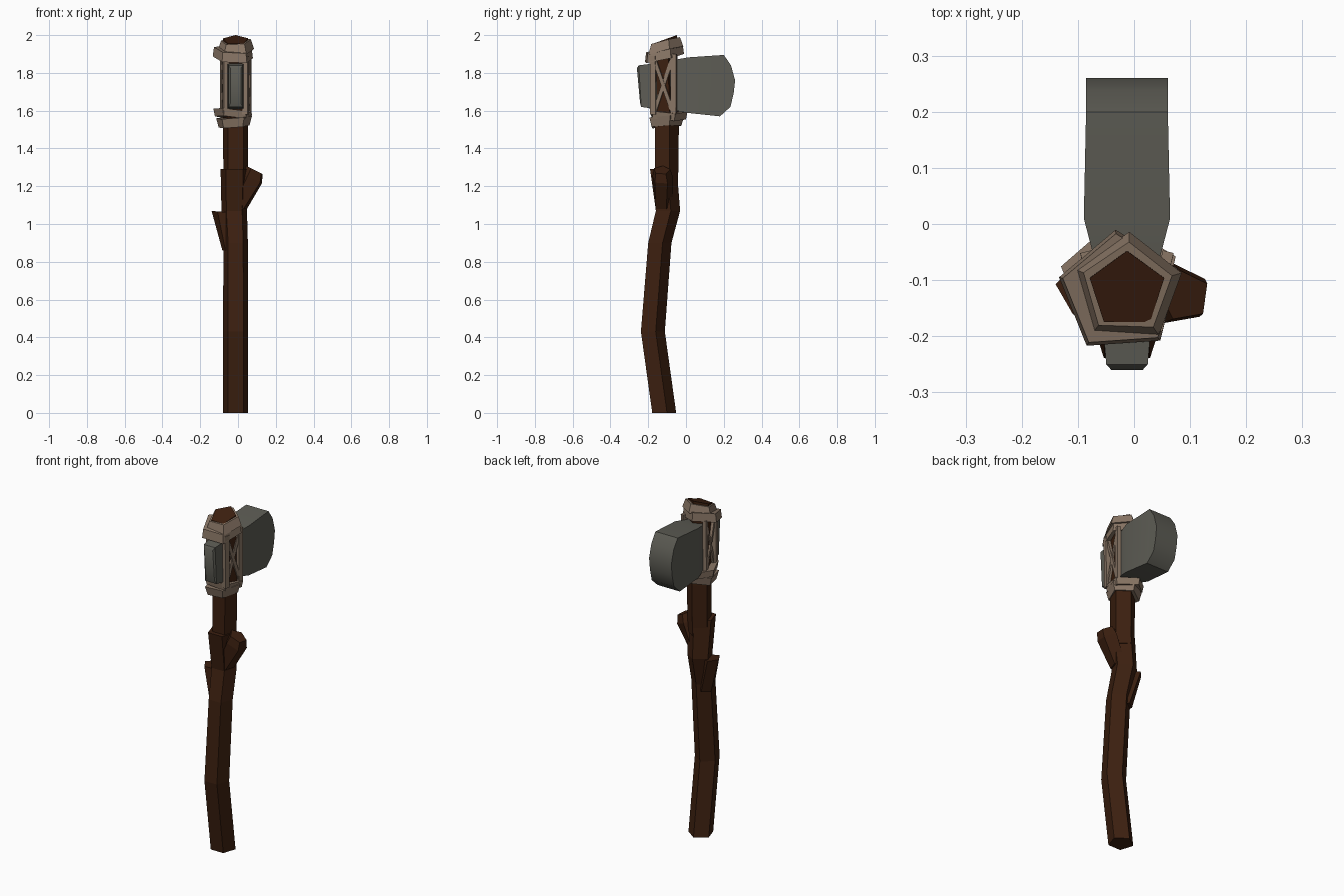
import bpy, bmesh
from math import sin, cos, radians
from mathutils import Vector

if "Cube" in bpy.data.objects:
    bpy.data.objects.remove(bpy.data.objects["Cube"])


def material(name, rgb):
    m = bpy.data.materials.new(name)
    m.diffuse_color = (*rgb, 1)
    m.use_nodes = True
    m.node_tree.nodes["Principled BSDF"].inputs["Base Color"].default_value = m.diffuse_color
    return m


WOOD = material("wood", (0.045, 0.014, 0.005))
STONE = material("stone", (0.11, 0.108, 0.09))
STRAP = material("leather", (0.25, 0.18, 0.13))
CX = -0.0125


def loft(name, rings, mat):
    """Skin a list of equal-length rings and cap both ends."""
    bm = bmesh.new()
    rows = [[bm.verts.new(p) for p in ring] for ring in rings]
    n = len(rows[0])
    for a, b in zip(rows, rows[1:]):
        for i in range(n):
            j = (i + 1) % n
            bm.faces.new((a[i], a[j], b[j], b[i]))
    bm.faces.new(rows[0][::-1])
    bm.faces.new(rows[-1])
    bmesh.ops.recalc_face_normals(bm, faces=bm.faces)
    me = bpy.data.meshes.new(name)
    bm.to_mesh(me)
    bm.free()
    me.materials.append(mat)
    ob = bpy.data.objects.new(name, me)
    bpy.context.collection.objects.link(ob)
    return ob


def penta(x, y, z, r, slope=0, turn=0, slope_x=0):
    """Five-sided ring with its point towards +y, optionally tilted."""
    ring = []
    for k in range(5):
        a = radians(90 + turn + 72 * k)
        dx, dy = r * cos(a), r * sin(a)
        ring.append((x + dx, y + dy, z + slope * dy + slope_x * dx))
    return ring


def strip(name, p, q, normal, width, thick):
    """Flat strap from p to q, facing along normal."""
    p, q, n = Vector(p), Vector(q), Vector(normal).normalized()
    side = (q - p).cross(n).normalized() * width / 2
    n = n * thick / 2
    return loft(name, [[c + side + n, c - side + n, c - side - n, c + side - n]
                       for c in (p, q)], STRAP)


# Crooked handle: thick lower limb, then a thinner limb rising out of it
loft("handle_lower", [penta(x, y, z, r) for x, y, z, r in (
    (CX, -0.122, 0, 0.07), (CX, -0.182, 0.43, 0.07), (CX, -0.145, 0.9, 0.068),
    (-0.02, -0.102, 1.07, 0.071), (-0.018, -0.127, 1.29, 0.078))], WOOD)
loft("handle_upper", [penta(CX, -0.11, 1.2, 0.068), penta(CX, -0.108, 1.5, 0.07),
                      penta(CX, -0.118, 1.975, 0.07, 0.36)], WOOD)

# Cut-off side branches
loft("branch_right", [penta(0.0, -0.12, 1.08, 0.05),
                      penta(0.075, -0.125, 1.24, 0.058, 0, 10, -0.5),
                      penta(0.09, -0.128, 1.285, 0.046, 0, 10, -0.5)], WOOD)
loft("branch_left", [penta(-0.04, -0.13, 0.86, 0.045),
                     penta(-0.087, -0.113, 1.065, 0.053, 0, 12, -0.08)], WOOD)

# Stone head: box sections running from the poll to the blunt edge
sections = (  # y bottom, y top, half width, z bottom, z top
    (-0.243, -0.26, 0.028, 1.64, 1.825), (-0.237, -0.25, 0.037, 1.62, 1.84),
    (-0.17, -0.17, 0.044, 1.61, 1.85), (-0.055, -0.055, 0.06, 1.60, 1.87),
    (0.01, 0.01, 0.077, 1.588, 1.882), (0.18, 0.20, 0.073, 1.57, 1.895),
    (0.235, 0.238, 0.073, 1.62, 1.84), (0.252, 0.26, 0.073, 1.69, 1.76))
head = loft("stone_head", [[(CX - w, yb, zb), (CX + w, yb, zb),
                            (CX + w, yt, zt), (CX - w, yt, zt)]
                           for yb, yt, w, zb, zt in sections], STONE)
bpy.context.view_layer.objects.active = head
head.select_set(True)
bpy.ops.object.shade_smooth_by_angle(angle=radians(40))

# Wrapped bands above and below the head
bands = (  # x, y, z low, z high, r low, r high, slope, turn, sideways slope
    (-0.025, -0.122, 1.875, 1.925, 0.112, 0.105, 0.22, 4, -0.06),
    (-0.012, -0.115, 1.915, 1.968, 0.101, 0.083, 0.25, -2, 0.05),
    (-0.025, -0.1, 1.56, 1.6, 0.1, 0.108, -0.08, 5, -0.12),
    (-0.022, -0.11, 1.515, 1.565, 0.086, 0.1, 0.06, -3, 0.08))
for i, (x, y, z0, z1, r0, r1, s, t, sx) in enumerate(bands):
    loft(f"band_{i + 1}", [penta(x, y, z0, r0, s, t, sx),
                           penta(x, y, z1, r1, s, t, sx)], STRAP)

# Side lashings: two uprights and a cross on each side
for side, label in ((1, "right"), (-1, "left")):
    def pt(dx, y, z):
        return (CX + side * dx, y, z)
    face = (side, -0.25, 0)
    back0, back1 = pt(0.07, -0.066, 1.58), pt(0.07, -0.064, 1.9)
    front0, front1 = pt(0.052, -0.172, 1.58), pt(0.052, -0.174, 1.89)
    strip(f"upright_back_{label}", back0, back1, face, 0.03, 0.02)
    strip(f"upright_front_{label}", front0, front1, face, 0.03, 0.03)
    strip(f"cross_a_{label}", front0, back1, face, 0.02, 0.012)
    strip(f"cross_b_{label}", back0, front1, face, 0.02, 0.016)
